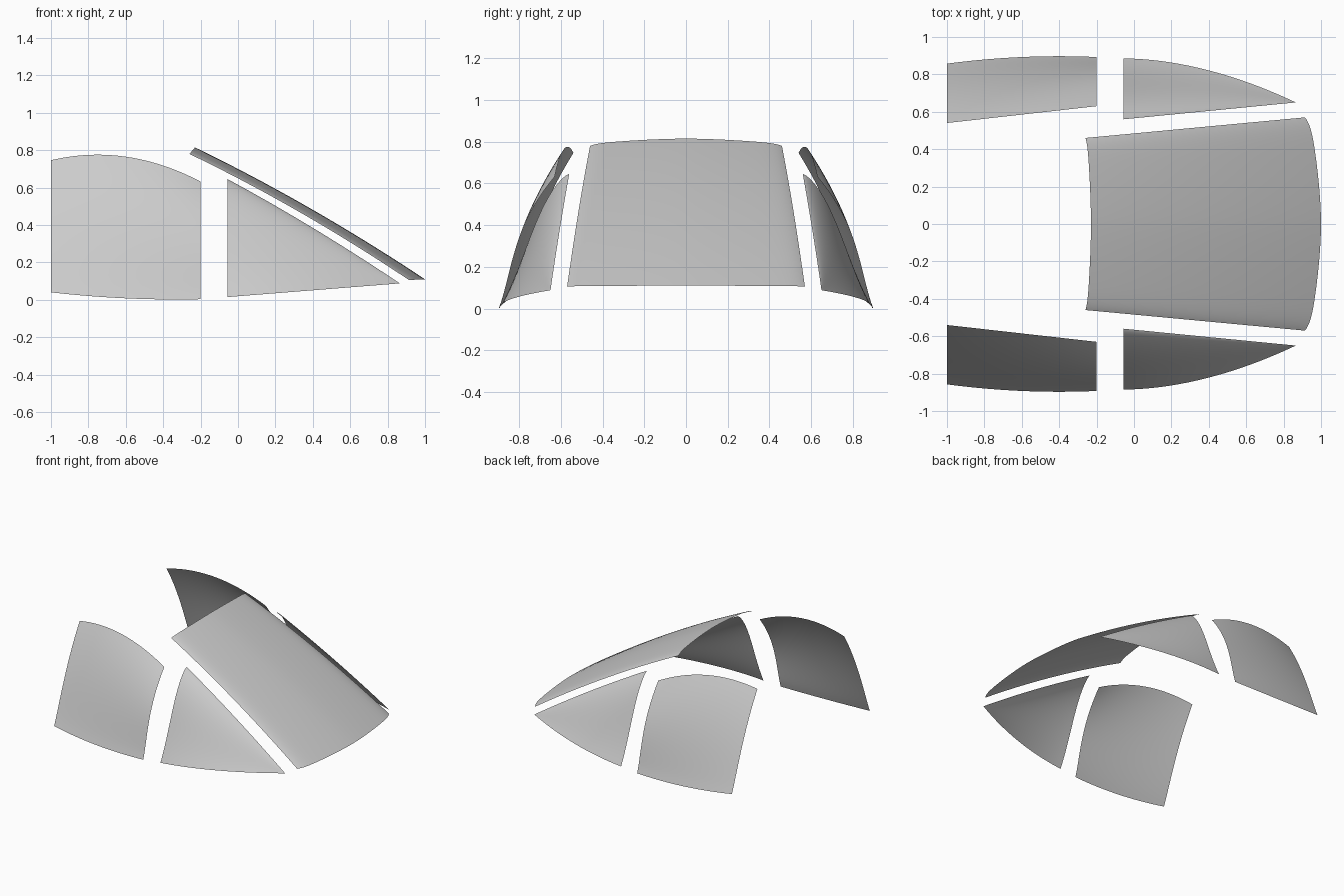
import bpy
import bmesh
import math

old = bpy.data.objects.get("Cube")
if old:
    bpy.data.objects.remove(old, do_unlink=True)

GREY = (0.6, 0.6, 0.6, 1.0)
glass = bpy.data.materials.new("plain_grey")
glass.use_nodes = True
glass.diffuse_color = GREY
glass.node_tree.nodes["Principled BSDF"].inputs["Base Color"].default_value = GREY


def mix(a, b, t):
    return a + (b - a) * t


def sheet(name, surface, nu, nv, flip=False):
    """Thin curved pane sampled from surface(u, v), with u and v in 0..1."""
    bm = bmesh.new()
    rows = [[bm.verts.new(surface(i / nu, j / nv)) for j in range(nv + 1)]
            for i in range(nu + 1)]
    for a, b in zip(rows, rows[1:]):
        for j in range(nv):
            quad = [a[j], b[j], b[j + 1], a[j + 1]]
            bm.faces.new(quad[::-1] if flip else quad)
    # Close the pointed end of tapering panes
    bmesh.ops.remove_doubles(bm, verts=bm.verts, dist=0.0001)
    for f in bm.faces:
        f.smooth = True
    mesh = bpy.data.meshes.new(name)
    bm.to_mesh(mesh)
    bm.free()
    mesh.materials.append(glass)
    obj = bpy.data.objects.new(name, mesh)
    bpy.context.collection.objects.link(obj)
    return obj


# Sloping windscreen, crowned across its width with tighter curved edges
def windscreen(u, v):
    t = math.sin((v - 0.5) * math.pi)
    a = abs(t)
    crown = 0.72 * a ** 1.7 + 0.28 * a ** 14
    arch = 0.11 * u * (1 - u)
    x = mix(-0.23, 1.0, u) - crown * mix(0.03, 0.086, u)
    z = mix(0.815, 0.11, u) + arch - crown * mix(0.035, 0.004, u)
    return x, t * mix(0.46, 0.57, u), z


# Triangular side pane tapering to a point
def triangle_pane(u, v):
    v = math.sin(v * math.pi / 2)
    y = mix(0.885 - 0.235 * u ** 1.85, mix(0.56, 0.65, u), v)
    y += 0.18 * (1 - u) * v ** 2 * max(0, 1 - v) ** 0.6
    top = mix(0.645, 0.088, u) + 0.06 * u * (1 - u)
    return mix(-0.055, 0.865, u), y, mix(mix(0.015, 0.088, u), top, v)


# Four-sided side pane with an arched top
def square_pane(u, v):
    x = mix(-1.0, -0.2, u)
    low_y = 0.897 - 0.11 * (x + 0.4) ** 2
    low_z = 0.002 + 0.085 * (x + 0.33) ** 2
    top_z = 0.776 - 0.475 * (x + 0.75) ** 2
    y = mix(low_y, mix(0.54, 0.63, u), v)
    y += mix(0.12, 0.26, u) * v ** 1.5 * (1 - v)
    return x, y, mix(low_z, top_z, v)


sheet("windscreen", windscreen, 24, 32)

# Matching side panes on the front and back of the frame
for side, sign in (("front", -1), ("back", 1)):
    for name, pane in (("triangle_pane", triangle_pane), ("square_pane", square_pane)):
        def placed(u, v, pane=pane, sign=sign):
            x, y, z = pane(u, v)
            return x, sign * y, z
        sheet(f"{side}_{name}", placed, 24, 20, flip=sign > 0)
